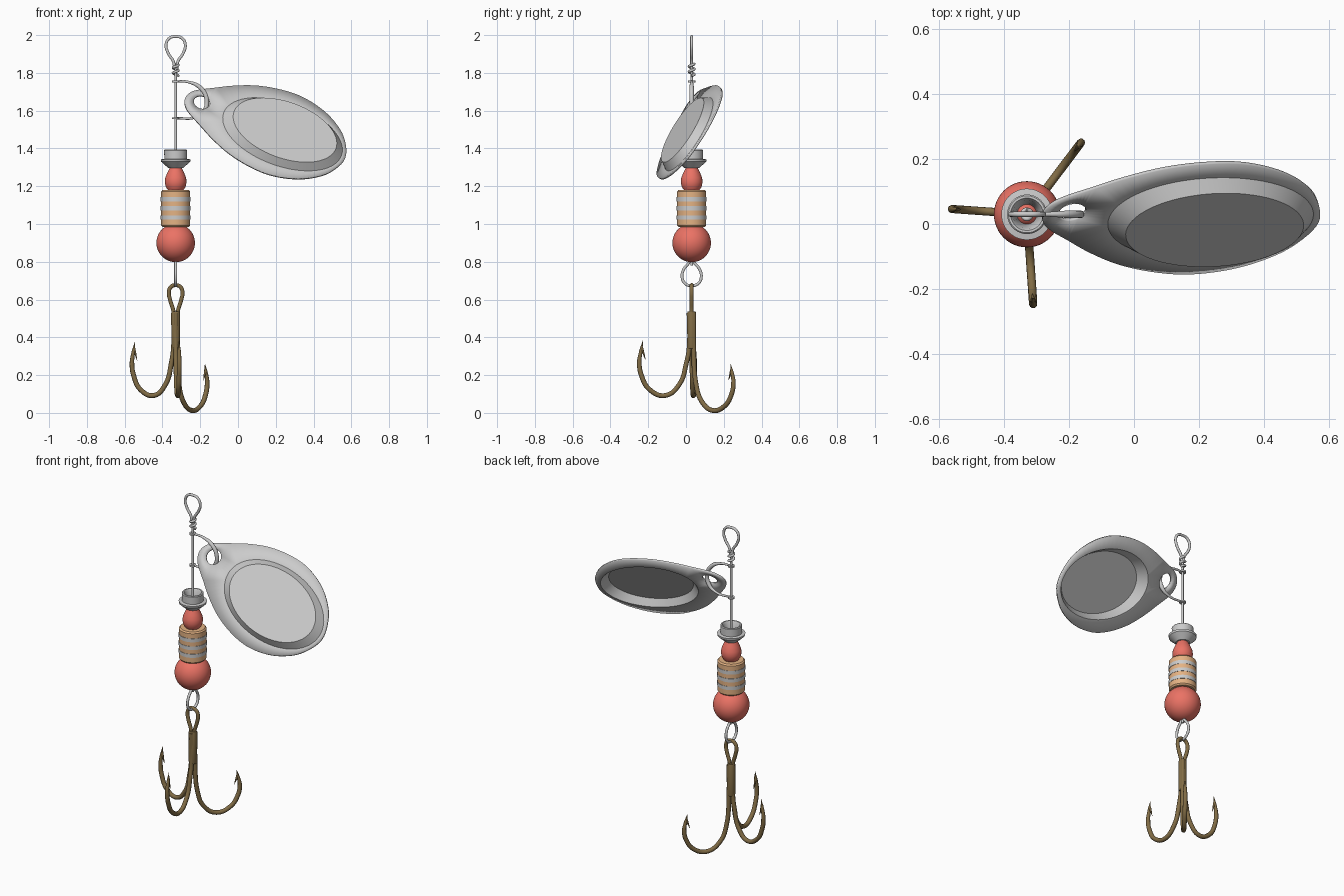
import bpy, bmesh, math
from mathutils import Vector, Matrix

if "Cube" in bpy.data.objects:
    bpy.data.objects.remove(bpy.data.objects["Cube"])

AX, AY = -0.33, 0.03          # shaft axis


def material(name, rgb):
    m = bpy.data.materials.new(name)
    m.diffuse_color = (*rgb, 1)
    m.use_nodes = True
    m.node_tree.nodes["Principled BSDF"].inputs["Base Color"].default_value = m.diffuse_color
    return m


RED = material("red_paint", (0.83, 0.17, 0.13))
PEACH = material("peach_paint", (0.78, 0.45, 0.23))
BRONZE = material("bronze", (0.22, 0.15, 0.06))


def finish(ob, mat=None, angle=35):
    if mat:
        ob.data.materials.append(mat)
    bpy.ops.object.select_all(action='DESELECT')
    bpy.context.view_layer.objects.active = ob
    ob.select_set(True)
    bpy.ops.object.shade_smooth_by_angle(angle=math.radians(angle))
    return ob


def mesh_object(name, bm, mat=None, angle=35):
    me = bpy.data.meshes.new(name)
    bm.to_mesh(me)
    bm.free()
    ob = bpy.data.objects.new(name, me)
    bpy.context.collection.objects.link(ob)
    return finish(ob, mat, angle)


def lathe(name, profile, mat=None, closed=False, n=48):
    """Revolve (radius, z) points about the shaft axis."""
    bm = bmesh.new()
    vs = [bm.verts.new((AX + r, AY, z)) for r, z in profile]
    es = [bm.edges.new(p) for p in zip(vs, vs[1:])]
    if closed:
        es.append(bm.edges.new((vs[-1], vs[0])))
    bmesh.ops.spin(bm, geom=vs + es, cent=(AX, AY, 0), axis=(0, 0, 1),
                   angle=math.tau, steps=n, use_merge=True)
    bmesh.ops.remove_doubles(bm, verts=bm.verts, dist=1e-5)
    bmesh.ops.recalc_face_normals(bm, faces=bm.faces)
    return mesh_object(name, bm, mat)


def wire(name, pts, r, mat=None, radii=None, cyclic=False):
    """Smooth round wire through the points."""
    cu = bpy.data.curves.new(name, 'CURVE')
    cu.dimensions = '3D'
    cu.bevel_depth, cu.bevel_resolution = r, 3
    cu.resolution_u, cu.use_fill_caps = 6, True
    sp = cu.splines.new('BEZIER')
    sp.bezier_points.add(len(pts) - 1)
    sp.use_cyclic_u = cyclic
    for i, (bp, p) in enumerate(zip(sp.bezier_points, pts)):
        bp.co = p
        bp.handle_left_type = bp.handle_right_type = 'AUTO'
        bp.radius = radii[i] if radii else 1
    ob = bpy.data.objects.new(name, cu)
    bpy.context.collection.objects.link(ob)
    bpy.ops.object.select_all(action='DESELECT')
    bpy.context.view_layer.objects.active = ob
    ob.select_set(True)
    bpy.ops.object.convert(target='MESH')
    return finish(bpy.context.view_layer.objects.active, mat, 50)


def loop_points(half, axis):
    """Place 2D (side, z) points of a loop on the shaft axis, mirrored."""
    pts = half + [(-s, z) for s, z in reversed(half) if s > 0.001]
    if axis == 'x':
        return [(AX + s, AY, z) for s, z in pts]
    return [(AX, AY + s, z) for s, z in pts]


# Wire shaft with eye, wrap and lower ring
wire("shaft", [(AX, AY, 0.78), (AX, AY, 1.3), (AX, AY, 1.84)], 0.007)
wire("top_eye", loop_points([(0.006, 1.82), (0.012, 1.86), (0.04, 1.905), (0.051, 1.95),
                             (0.033, 1.984), (0, 1.992)], 'x'), 0.008)
wire("eye_wrap", [(AX + 0.014 * math.cos(t * math.pi / 4), AY + 0.014 * math.sin(t * math.pi / 4),
                   1.785 + 0.0035 * t) for t in range(19)], 0.007)
wire("lower_ring", loop_points([(0.006, 0.83), (0.012, 0.80), (0.042, 0.76), (0.051, 0.72),
                                (0.036, 0.686), (0, 0.673)], 'y'), 0.008)

# Beads and body
lathe("large_bead", [(0.102 * math.sin(a), 0.9 - 0.102 * math.cos(a))
                     for a in [math.pi * i / 24 for i in range(25)]], RED)
lathe("body_barrel", [(0, 0.985), (0.07, 0.985), (0.077, 0.993), (0.077, 1.172),
                      (0.07, 1.18), (0, 1.18)], PEACH)
for i, z in enumerate((1.035, 1.083, 1.131)):
    lathe(f"barrel_band_{i + 1}", [(0.07, z - 0.011), (0.079, z - 0.011),
                                   (0.079, z + 0.011), (0.07, z + 0.011)], closed=True)
lathe("small_bead", [(0, 1.165), (0.035, 1.172), (0.052, 1.195), (0.058, 1.222), (0.055, 1.245),
                     (0.045, 1.27), (0.034, 1.292), (0.026, 1.308), (0.014, 1.316), (0, 1.318)], RED)
lathe("metal_cup", [(0.03, 1.297), (0.04, 1.297), (0.077, 1.33), (0.079, 1.342), (0.06, 1.345),
                    (0.061, 1.39), (0.057, 1.394), (0.05, 1.394), (0.044, 1.385), (0.035, 1.34)],
      closed=True)

# Clevis holding the blade
wire("clevis", [(AX, AY, 1.755), (-0.265, AY, 1.752), (-0.2, AY, 1.722), (-0.166, AY, 1.66),
                (-0.178, AY, 1.60), (-0.225, AY, 1.565), (AX, AY, 1.56)], 0.012,
     radii=[0.5, 0.6, 1, 1, 1, 0.6, 0.5])
for part, z in (("upper", 1.755), ("lower", 1.56)):
    lathe(f"clevis_{part}_tab", [(0.005, z - 0.005), (0.019, z - 0.005),
                                 (0.019, z + 0.005), (0.005, z + 0.005)], closed=True, n=24)


# Blade: teardrop rim with a hole and an embossed oval
def spline(pts, steps=6):
    out = []
    for i in range(len(pts)):
        p0, p1, p2, p3 = (Vector(pts[(i + k) % len(pts)]) for k in (-1, 0, 1, 2))
        for s in range(steps):
            t = s / steps
            out.append(0.5 * (2 * p1 + (p2 - p0) * t + (2 * p0 - 5 * p1 + 4 * p2 - p3) * t * t
                              + (3 * p1 - p0 - 3 * p2 + p3) * t ** 3))
    return out


def ellipse(cu, cv, a, b, n, z=0):
    return [(cu + a * math.cos(math.tau * i / n), cv + b * math.sin(math.tau * i / n), z)
            for i in range(n)]


half = [(0.014, 0.045), (0.05, 0.082), (0.12, 0.128), (0.21, 0.186), (0.32, 0.24), (0.44, 0.272),
        (0.56, 0.28), (0.68, 0.253), (0.78, 0.2), (0.86, 0.12)]
outline = [(0, 0)] + half + [(0.905, 0)] + [(u, -v) for u, v in reversed(half)]

bm = bmesh.new()


def ring(pts):
    vs = [bm.verts.new((p[0], p[1], p[2] if len(p) > 2 else 0)) for p in pts]
    return vs, [bm.edges.new((vs[i - 1], vs[i])) for i in range(len(vs))]


rim, rim_e = ring(spline(outline))
hole, hole_e = ring(ellipse(0.09, 0.012, 0.044, 0.044, 32))
oval, oval_e = ring(ellipse(0.55, 0, 0.33, 0.208, 72))
bmesh.ops.triangle_fill(bm, edges=rim_e + hole_e + oval_e, use_beauty=True, normal=(0, 0, 1))
top, top_e = ring(ellipse(0.555, 0, 0.285, 0.184, 72, 0.042))
for i in range(72):
    bm.faces.new((oval[i - 1], oval[i], top[i], top[i - 1]))
bm.faces.new(top)
bmesh.ops.recalc_face_normals(bm, faces=bm.faces)
L = Vector((0.937, -0.03, -0.35)).normalized()
W = Vector((0.278, 0.607, 0.745))
W = (W - L * W.dot(L)).normalized()
frame = Matrix((L, W, L.cross(W))).transposed().to_4x4()
bm.transform(Matrix.Translation((-0.28, 0.035, 1.665)) @ frame)
blade = mesh_object("blade", bm, angle=25)
sol = blade.modifiers.new("thickness", 'SOLIDIFY')
sol.thickness, sol.offset = 0.011, 0

# Treble hook: eye, sleeve and three barbed bends
wire("hook_eye", loop_points([(0.01, 0.50), (0.012, 0.54), (0.03, 0.60), (0.036, 0.64),
                              (0.024, 0.668), (0, 0.676)], 'x'), 0.011, BRONZE)
lathe("hook_sleeve", [(0, 0.34), (0.021, 0.34), (0.023, 0.35), (0.023, 0.53),
                      (0.02, 0.538), (0, 0.538)], BRONZE, n=24)
for i, (deg, reach, b, tall) in enumerate(((176, 0.232, 0.092, 1.0), (53, 0.277, 0.013, 0.86),
                                           (-86, 0.278, 0.092, 1.02))):
    d = Vector((math.cos(math.radians(deg)), math.sin(math.radians(deg)), 0))

    def at(f, z):
        return Vector((AX, AY, z)) + d * (f * reach)

    prof = [(0.10, 0.17), (0.23, 0.06), (0.5, 0), (0.8, 0.03), (0.96, 0.105),
            (1, 0.17), (0.97, 0.23), (0.93, 0.285)]
    pts = [at(0.05, 0.53), at(0.05, 0.34)] + [at(f, b + h * tall) for f, h in prof]
    wire(f"hook_{i + 1}", pts, 0.013, BRONZE, radii=[1] * 7 + [0.95, 0.7, 0.08])
    wire(f"hook_barb_{i + 1}", [at(0.955, b + 0.25 * tall), at(0.915, b + 0.215 * tall),
                                at(0.88, b + 0.185 * tall)], 0.008, BRONZE, radii=[1, 0.6, 0.1])
